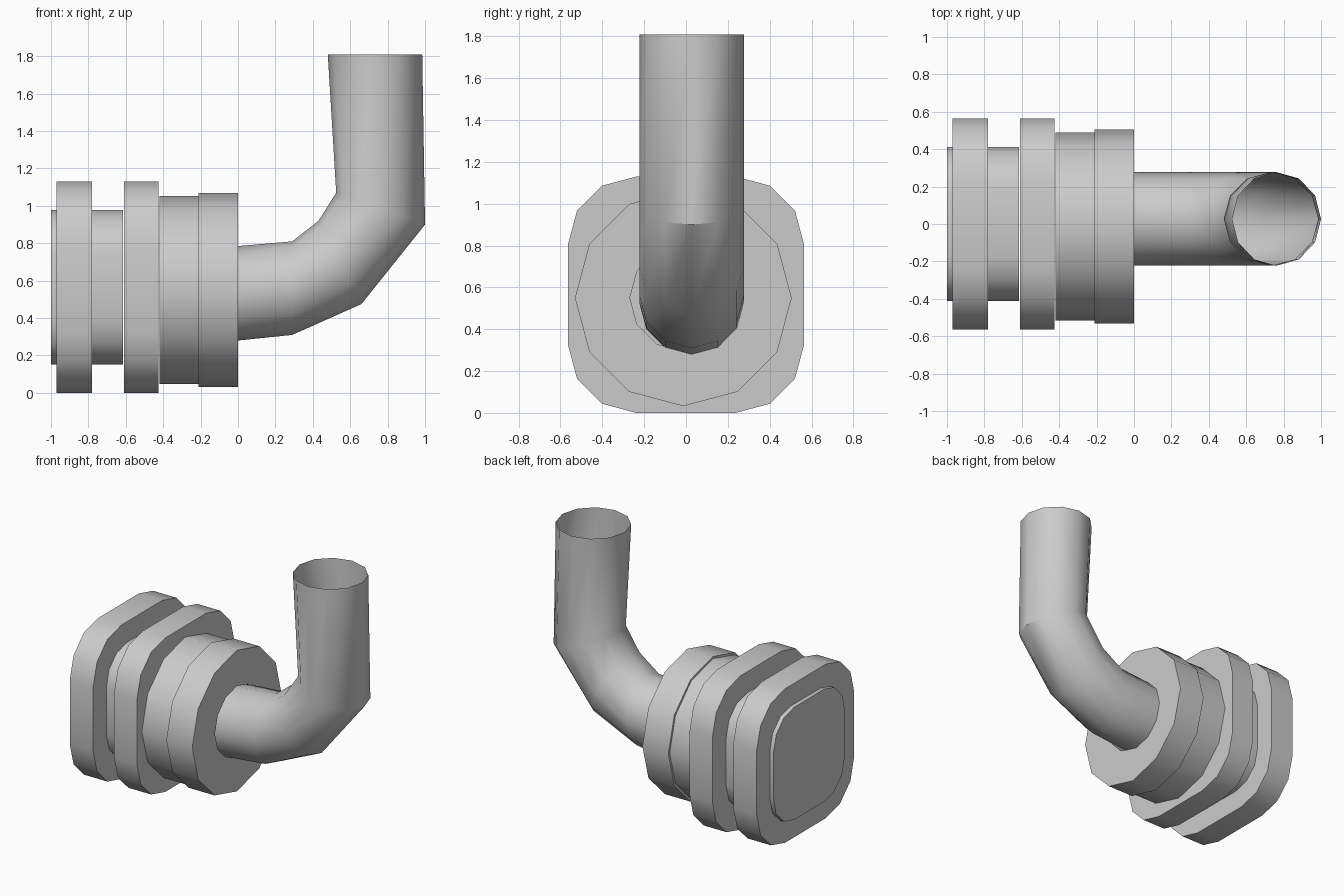
import bpy, bmesh, math

if "Cube" in bpy.data.objects:
    bpy.data.objects.remove(bpy.data.objects["Cube"])

grey = bpy.data.materials.new("plain grey")
grey.diffuse_color = (0.6, 0.6, 0.6, 1)
grey.use_nodes = True
grey.node_tree.nodes["Principled BSDF"].inputs["Base Color"].default_value = grey.diffuse_color


def loft(name, rings, cap=True, closed=False):
    """Skin a list of equal-length vertex rings."""
    bm = bmesh.new()
    loops = [[bm.verts.new(p) for p in ring] for ring in rings]
    pairs = list(zip(loops, loops[1:]))
    if closed:
        pairs.append((loops[-1], loops[0]))
    n = len(loops[0])
    for a, b in pairs:
        for i in range(n):
            j = (i + 1) % n
            bm.faces.new((a[i], a[j], b[j], b[i]))
    if cap:
        bm.faces.new(loops[0])
        bm.faces.new(loops[-1])
    bmesh.ops.recalc_face_normals(bm, faces=bm.faces)
    me = bpy.data.meshes.new(name)
    bm.to_mesh(me)
    bm.free()
    me.materials.append(grey)
    ob = bpy.data.objects.new(name, me)
    bpy.context.collection.objects.link(ob)
    bpy.ops.object.select_all(action='DESELECT')
    ob.select_set(True)
    bpy.context.view_layer.objects.active = ob
    bpy.ops.object.shade_smooth_by_angle(angle=math.radians(38))
    return ob


def rounded_square(x, half):
    """Square outline with three-segment corners, across the x axis."""
    r = half * 0.58
    pts = []
    for q, (sy, sz) in enumerate(((1, 1), (-1, 1), (-1, -1), (1, -1))):
        for k in range(4):
            a = math.radians(90 * q + 30 * k)
            pts.append((x, sy * (half - r) + r * math.cos(a),
                        0.565 + sz * (half - r) + r * math.sin(a)))
    return pts


def circle(x, r, y=-0.013, z=0.55):
    return [(x, y + r * math.cos(math.tau * i / 12), z + r * math.sin(math.tau * i / 12))
            for i in range(12)]


# square body and its two flanges
for name, x0, x1, half in (("inner_body", -1.0, -0.615, 0.413),
                           ("rear_flange", -0.97, -0.78, 0.565),
                           ("front_flange", -0.61, -0.425, 0.565)):
    loft(name, [rounded_square(x0, half), rounded_square(x1, half)])

# round neck
loft("neck", [circle(-0.42, 0.502), circle(-0.205, 0.502)])

# collar with a hole for the pipe
loft("collar", [circle(-0.21, 0.518), circle(0, 0.518), circle(0, 0.255), circle(-0.21, 0.255)],
     cap=False, closed=True)

# bent open pipe: inside and outside of the bend (x, z) at each section
sections = (((-0.1, 0.775), (-0.1, 0.275)), ((0.0, 0.785), (0.0, 0.28)),
            ((0.29, 0.81), (0.29, 0.31)), ((0.43, 0.92), (0.66, 0.475)),
            ((0.525, 1.07), (1.0, 0.90)), ((0.48, 1.81), (0.985, 1.81)))
rings = []
for (xi, zi), (xo, zo) in sections:
    cx, cz, dx, dz = (xi + xo) / 2, (zi + zo) / 2, (xo - xi) / 2, (zo - zi) / 2
    rings.append([(cx + dx * math.cos(math.tau * i / 12),
                   0.027 + 0.25 * math.sin(math.tau * i / 12),
                   cz + dz * math.cos(math.tau * i / 12)) for i in range(12)])
loft("bent_pipe", rings, cap=False)
